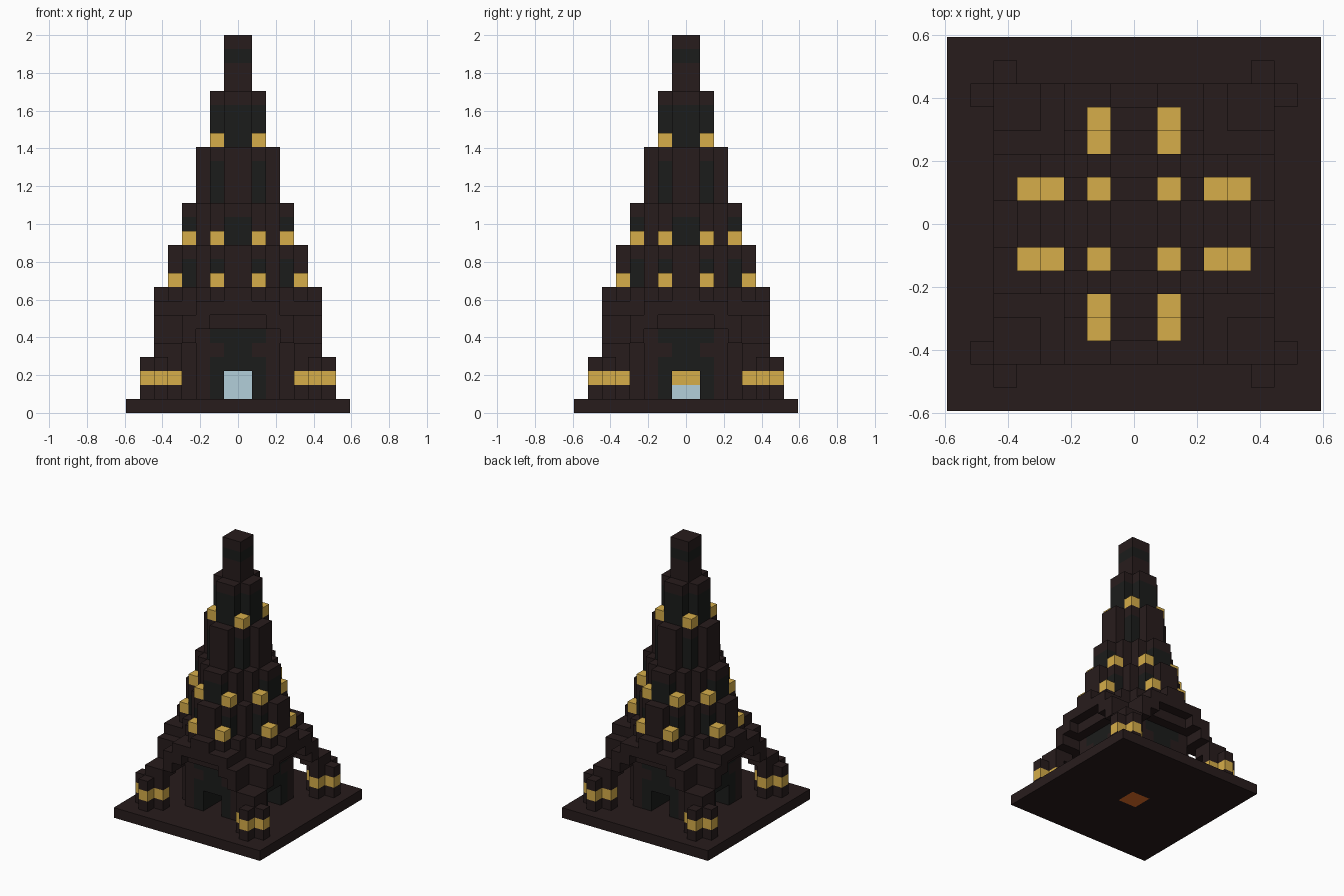
import bpy, bmesh
from mathutils import Matrix

if "Cube" in bpy.data.objects:
    bpy.data.objects.remove(bpy.data.objects["Cube"], do_unlink=True)

U = 2 / 27  # one block


def make_mat(name, rgb):
    m = bpy.data.materials.new(name)
    m.use_nodes = True
    m.diffuse_color = (*rgb, 1)
    m.node_tree.nodes["Principled BSDF"].inputs["Base Color"].default_value = (*rgb, 1)
    return m


BROWN = make_mat("dark brown stone", (0.0205, 0.0115, 0.0115))
GREEN = make_mat("dark green stone", (0.011, 0.0115, 0.011))
GOLD = make_mat("gold", (0.67, 0.42, 0.068))
BLUE = make_mat("pale blue", (0.45, 0.62, 0.70))
ORANGE = make_mat("burnt orange", (0.8, 0.16, 0.02))


def blocks(name, mat, boxes, turns=1):
    """Boxes (x0, x1, y0, y1, z0, z1) in block units, repeated by quarter turns."""
    bm = bmesh.new()
    for x0, x1, y0, y1, z0, z1 in boxes:
        place = (Matrix.Translation(((x0 + x1) / 2, (y0 + y1) / 2, (z0 + z1) / 2))
                 @ Matrix.Diagonal((x1 - x0, y1 - y0, z1 - z0, 1)))
        for t in range(turns):
            bmesh.ops.create_cube(bm, size=1, matrix=Matrix.Rotation(t * 1.5707963, 4, "Z") @ place)
    bm.transform(Matrix.Scale(U, 4))
    me = bpy.data.meshes.new(name)
    bm.to_mesh(me)
    bm.free()
    me.materials.append(mat)
    ob = bpy.data.objects.new(name, me)
    bpy.context.collection.objects.link(ob)


def cross(r, w, z0, z1):
    """Plus-shaped layer of arm length r and half width w."""
    return [(-r, r, -w, w, z0, z1), (-w, w, -r, r, z0, z1)]


# Base slab around the glowing core
blocks("base", BROWN, [(-1, 8, 1, 8, 0, 1)], 4)
blocks("base_core", ORANGE, [(-1, 1, -1, 1, 0, 1)])
blocks("centre_block", BLUE, [(-1, 1, -1, 1, 1, 3)])
blocks("centre_side_plates", GOLD, [(1, 1.1, -1, 1, 2, 3)], 2)

# Corner pillars with gold bands
for name, mat, z0, z1 in (("pillar_feet", BROWN, 1, 2), ("pillar_bands", GOLD, 2, 3),
                          ("pillar_heads", BROWN, 3, 4)):
    blocks(name, mat, [(4, 7, 5, 6, z0, z1), (5, 6, 4, 5, z0, z1), (5, 6, 6, 7, z0, z1)], 4)

# Stepped arches rising from the pillars to the first roof
blocks("arch_corners", BROWN, [(4, 6, 4, 6, 4, 5)], 4)
blocks("arch_steps", BROWN, [(3, 4, 3, 6, 5, 7), (4, 6, 3, 4, 5, 7)], 4)
blocks("arch_crowns", BROWN, [(-3, 3, 3, 6, 7, 8), (2, 3, 3, 6, 6, 7), (-3, -2, 3, 6, 6, 7),
                              (-2, 2, 3, 5, 6, 7)], 4)
blocks("roof_steps", BROWN, cross(6, 1, 8, 9) + cross(5, 2, 8, 9) + cross(4, 3, 8, 9))

# Inner hall with a passage on each side
for name, mat, z0, z1 in (("hall_walls", GREEN, 1, 4), ("hall_wall_band", BROWN, 4, 5),
                          ("hall_wall_heads", GREEN, 5, 6)):
    blocks(name, mat, [(1, 2, 1, 4, z0, z1), (2, 4, 1, 2, z0, z1)], 4)
blocks("hall_posts", BROWN, [(2, 3, 2, 4, 1, 6), (3, 4, 2, 3, 1, 6)], 4)
blocks("hall_lintels", GREEN, [(-1, 1, 1, 4, 3, 6)], 4)
blocks("hall_top", BROWN, cross(4, 3, 6, 8))

# Tower tiers: arms, bodies and caps in alternating stone
blocks("tier_one_corners", BROWN, [(-3, 3, -3, 3, 9, 12)])
blocks("tier_one_body", GREEN, cross(4, 2, 9, 11))
blocks("tier_one_cap", BROWN, cross(4, 2, 11, 12))
blocks("tier_one_arms", BROWN, cross(5, 1, 9, 12))
blocks("tier_two_body", BROWN, cross(3, 2, 12, 15))
blocks("tier_two_arms", GREEN, cross(4, 1, 12, 14))
blocks("tier_two_cap", BROWN, cross(4, 1, 14, 15))
blocks("tier_three_body", GREEN, [(-2, 2, -2, 2, 15, 18)])
blocks("tier_three_cap", BROWN, [(-2, 2, -2, 2, 18, 19)])
blocks("tier_three_arms", BROWN, cross(3, 1, 15, 19))
blocks("tier_four_arms", GREEN, cross(2, 1, 19, 22))
blocks("tier_four_cap", BROWN, cross(2, 1, 22, 23))

# Spire with one dark band
blocks("spire_shaft", BROWN, [(-1, 1, -1, 1, 23, 25)])
blocks("spire_band", GREEN, [(-1, 1, -1, 1, 25, 26)])
blocks("spire_tip", BROWN, [(-1, 1, -1, 1, 26, 27)])

# Gold lamps beside the arms
blocks("lower_lamps", GOLD, [(4, 5, 1, 2, 9, 10), (4, 5, -2, -1, 9, 10)], 4)
blocks("middle_lamps", GOLD, [(3, 4, 1, 2, 12, 13), (3, 4, -2, -1, 12, 13)], 4)
blocks("upper_lamps", GOLD, [(1, 2, 1, 2, 19, 20)], 4)
